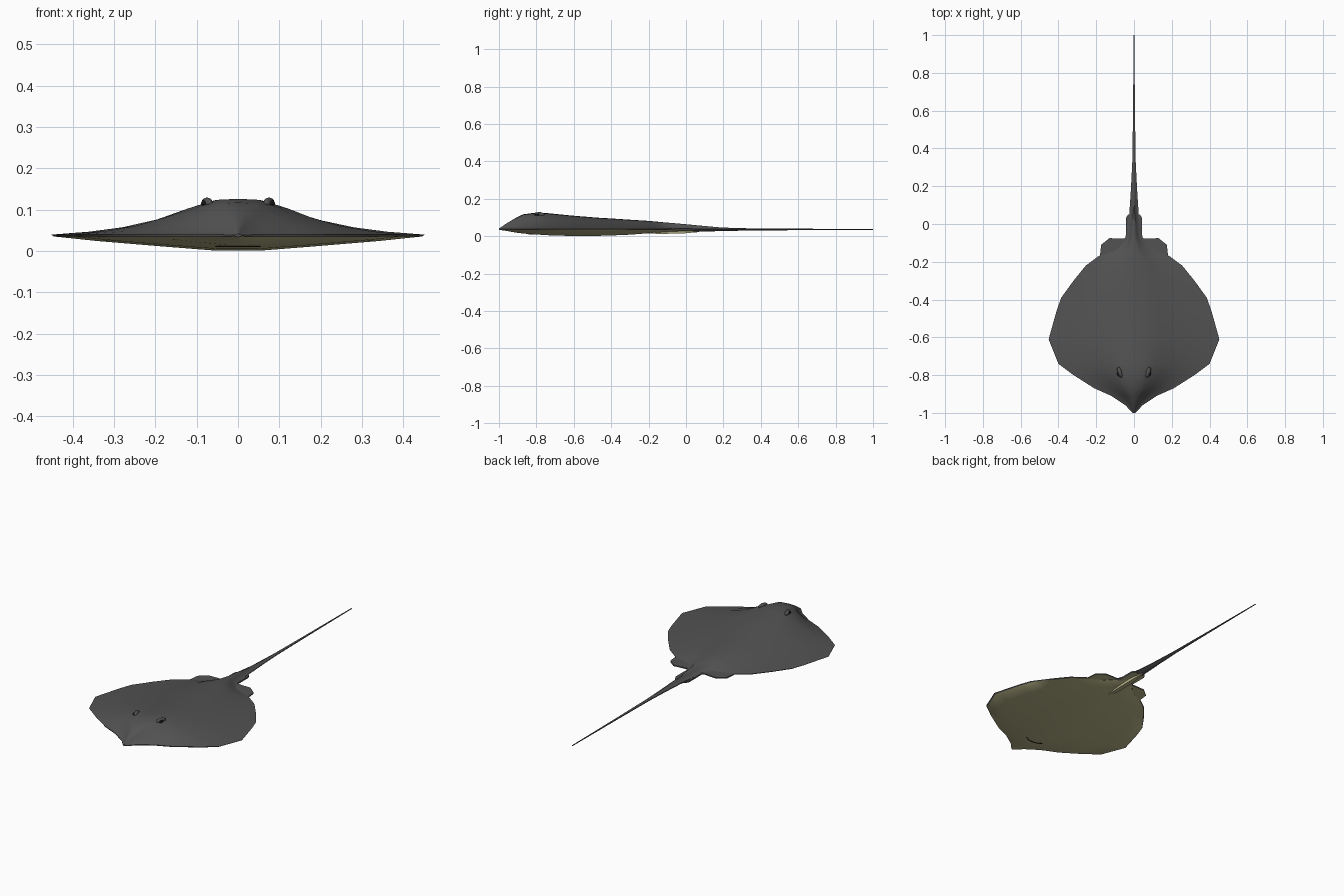
import bpy, bmesh, math

if "Cube" in bpy.data.objects:
    bpy.data.objects.remove(bpy.data.objects["Cube"])


def material(name, rgb):
    m = bpy.data.materials.new(name)
    m.diffuse_color = (*rgb, 1)
    m.use_nodes = True
    m.node_tree.nodes["Principled BSDF"].inputs["Base Color"].default_value = m.diffuse_color
    return m


BACK = material("dark grey skin", (0.085, 0.085, 0.085))
BELLY = material("olive belly", (0.50, 0.48, 0.26))
BLACK = material("black", (0.008, 0.008, 0.008))


def finish(name, bm, mats, angle=35):
    bmesh.ops.recalc_face_normals(bm, faces=bm.faces)
    me = bpy.data.meshes.new(name)
    bm.to_mesh(me)
    bm.free()
    for m in mats:
        me.materials.append(m)
    ob = bpy.data.objects.new(name, me)
    bpy.context.collection.objects.link(ob)
    bpy.ops.object.select_all(action='DESELECT')
    ob.select_set(True)
    bpy.context.view_layer.objects.active = ob
    bpy.ops.object.shade_smooth_by_angle(angle=math.radians(angle))
    return ob


# Stations along the body: y, half width, top z, bottom z
STATIONS = [
    (-1.00, 0.008, 0.041, 0.034), (-0.96, 0.045, 0.068, 0.028),
    (-0.91, 0.12, 0.098, 0.019), (-0.87, 0.21, 0.117, 0.014),
    (-0.80, 0.32, 0.126, 0.009), (-0.74, 0.40, 0.123, 0.005),
    (-0.61, 0.452, 0.110, 0.001), (-0.46, 0.41, 0.098, 0.002),
    (-0.39, 0.385, 0.094, 0.004), (-0.30, 0.32, 0.088, 0.008),
    (-0.22, 0.255, 0.083, 0.014), (-0.17, 0.188, 0.079, 0.019),
    (-0.13, 0.10, 0.075, 0.021), (-0.07, 0.045, 0.070, 0.023),
    (0.05, 0.025, 0.059, 0.024), (0.19, 0.016, 0.046, 0.027),
    (0.33, 0.009, 0.042, 0.030), (0.60, 0.005, 0.040, 0.032),
    (1.00, 0.002, 0.038, 0.034),
]
# Cross-section: fraction of half width, fraction of height above / below the rim
TOP = [(1, 0), (0.8, 0.1), (0.62, 0.25), (0.45, 0.48), (0.3, 0.76), (0.16, 0.97), (0, 1)]
LOW = [(0.985, 0), (0.75, 0.33), (0.4, 0.72), (0.13, 1.0)]
RIM = 0.037


def section(y, w, zt, zb):
    half = min(0.0022, (RIM - zb) * 0.5)
    hi, lo = RIM + half, RIM - half
    top = [(t * w, hi + h * (zt - hi)) for t, h in TOP]
    top += [(-x, z) for x, z in top[-2::-1]]
    low = [(-t * w, lo + h * (zb - lo)) for t, h in LOW]
    low += [(-x, z) for x, z in low[::-1]]
    return [(x, y, z) for x, z in top + low]


# Disc and whip tail, lofted in one piece; the grey wraps round the rim and the whip,
# the underside of the disc gets the belly colour
bm = bmesh.new()
rings = [[bm.verts.new(p) for p in section(*s)] for s in STATIONS]
n = len(rings[0])
n_top = 2 * len(TOP) - 1
for k, (a, b) in enumerate(zip(rings, rings[1:])):
    for i in range(n):
        j = (i + 1) % n
        f = bm.faces.new((a[i], a[j], b[j], b[i]))
        under = n_top <= i < n - 1
        f.material_index = 1 if under and STATIONS[k][1] > 0.006 and STATIONS[k][0] < 0.04 else 0
bm.faces.new(rings[0])
bm.faces.new(rings[-1])
finish("body_and_tail", bm, [BACK, BELLY])

# Low keel under the tail root
bm = bmesh.new()
prev = None
for y, w, z in ((-0.23, 0.004, 0.017), (-0.15, 0.017, 0.012), (-0.02, 0.017, 0.014), (0.07, 0.006, 0.022)):
    cur = [bm.verts.new(p) for p in ((-w, y, 0.032), (w, y, 0.032), (w * 0.7, y, z), (-w * 0.7, y, z))]
    if prev:
        for i in range(4):
            bm.faces.new((prev[i], prev[(i + 1) % 4], cur[(i + 1) % 4], cur[i]))
    else:
        bm.faces.new(cur)
    prev = cur
bm.faces.new(prev)
finish("tail_keel", bm, [BELLY])


# Thin two-coloured fins
def fin(name, outline, side, z_in, z_out, thick):
    bm = bmesh.new()
    xs = [p[0] for p in outline]
    lo_x, span = min(xs), max(xs) - min(xs)
    up, dn = [[bm.verts.new((side * x, y, z_in + (z_out - z_in) * (x - lo_x) / span + off))
               for x, y in outline] for off in (thick / 2, -thick / 2)]
    bm.faces.new(up)
    bm.faces.new(dn[::-1]).material_index = 1
    for i in range(len(up)):
        j = (i + 1) % len(up)
        bm.faces.new((up[i], dn[i], dn[j], up[j]))
    finish(name, bm, [BACK, BELLY])


PELVIC = [(0.03, -0.24), (0.17, -0.20), (0.18, -0.165), (0.174, -0.11),
          (0.13, -0.075), (0.03, -0.078)]
CLASPER = [(0.008, -0.12), (0.042, -0.12), (0.043, 0.03), (0.032, 0.05), (0.008, 0.05)]

# Thin curved strip for the mouth under the snout
bm = bmesh.new()
prev = None
for k in range(9):
    u = k / 4 - 1
    y = -0.82 - 0.02 * (1 - u * u)
    cur = [bm.verts.new((0.055 * u, y + d, z)) for d, z in
           ((-0.0015, 0.0095), (0.0015, 0.0095), (0.0015, 0.017), (-0.0015, 0.017))]
    if prev:
        for i in range(4):
            bm.faces.new((prev[i], prev[(i + 1) % 4], cur[(i + 1) % 4], cur[i]))
    else:
        bm.faces.new(cur)
    prev = cur
bm.faces.new(prev)
finish("mouth", bm, [BLACK])


def blob(name, loc, scale, turn, mat):
    bpy.ops.mesh.primitive_uv_sphere_add(segments=10, ring_count=6, radius=1, location=loc,
                                         rotation=(0, 0, turn))
    ob = bpy.context.object
    ob.name = name
    ob.scale = scale
    ob.data.materials.append(mat)
    bpy.ops.object.shade_smooth_by_angle(angle=math.radians(40))


# Mirrored parts
for side, tag in ((1, "right"), (-1, "left")):
    fin("pelvic_fin_" + tag, PELVIC, side, 0.041, 0.036, 0.006)
    fin("clasper_" + tag, CLASPER, side, 0.030, 0.036, 0.008)
    blob("brow_" + tag, (side * 0.075, -0.785, 0.115), (0.012, 0.030, 0.014), side * -0.3, BACK)
    blob("eye_" + tag, (side * 0.083, -0.795, 0.115), (0.006, 0.012, 0.007), side * -0.3, BLACK)
